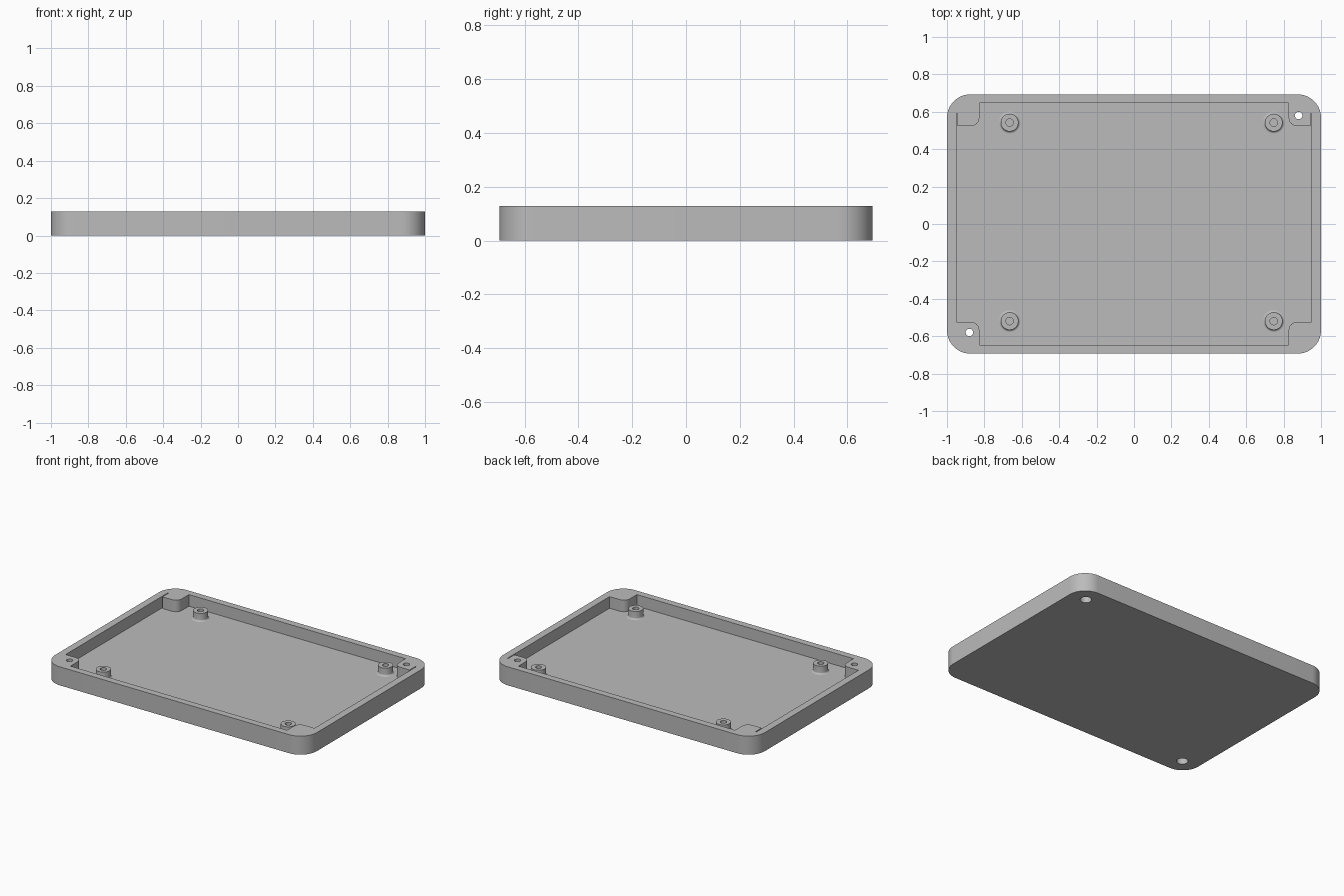
import bpy, bmesh, math

if "Cube" in bpy.data.objects:
    bpy.data.objects.remove(bpy.data.objects["Cube"], do_unlink=True)

W, D, H = 1.0, 0.693, 0.128     # half width, half depth, height
FLOOR = 0.048                   # top of the floor plate
SIGNS = [(1, 1), (-1, 1), (-1, -1), (1, -1)]

grey = bpy.data.materials.new("plain grey")
grey.use_nodes = True
colour = (0.5, 0.5, 0.5, 1)
grey.diffuse_color = colour
grey.node_tree.nodes["Principled BSDF"].inputs["Base Color"].default_value = colour


def finish(name, bm):
    bmesh.ops.recalc_face_normals(bm, faces=bm.faces)
    mesh = bpy.data.meshes.new(name)
    bm.to_mesh(mesh)
    bm.free()
    mesh.materials.append(grey)
    ob = bpy.data.objects.new(name, mesh)
    bpy.context.collection.objects.link(ob)
    return ob


def prism(name, outline, z0, z1):
    bm = bmesh.new()
    face = bm.faces.new([bm.verts.new((x, y, z0)) for x, y in outline])
    ext = bmesh.ops.extrude_face_region(bm, geom=[face])
    verts = [v for v in ext["geom"] if isinstance(v, bmesh.types.BMVert)]
    bmesh.ops.translate(bm, verts=verts, vec=(0, 0, z1 - z0))
    return finish(name, bm)


def arc(cx, cy, r, a0, a1, n):
    return [(cx + r * math.cos(math.radians(a0 + (a1 - a0) * i / n)),
             cy + r * math.sin(math.radians(a0 + (a1 - a0) * i / n))) for i in range(n + 1)]


def lathe(name, profile, x, y, n=40):
    bm = bmesh.new()
    verts = [bm.verts.new((r, 0, z)) for r, z in profile]
    edges = [bm.edges.new(p) for p in zip(verts, verts[1:])]
    bmesh.ops.spin(bm, geom=verts + edges, cent=(0, 0, 0), axis=(0, 0, 1),
                   angle=math.tau, steps=n, use_duplicate=False)
    bmesh.ops.remove_doubles(bm, verts=bm.verts, dist=1e-5)
    ob = finish(name, bm)
    ob.location = (x, y, 0)
    return ob


def cut(target, cutter):
    cutter.hide_render = True
    mod = target.modifiers.new("cut", "BOOLEAN")
    mod.operation, mod.solver, mod.object = "DIFFERENCE", "EXACT", cutter
    bpy.context.view_layer.objects.active = target
    bpy.ops.object.modifier_apply(modifier=mod.name)
    bpy.data.objects.remove(cutter, do_unlink=True)


def smooth(ob):
    bpy.ops.object.select_all(action="DESELECT")
    ob.select_set(True)
    bpy.context.view_layer.objects.active = ob
    bpy.ops.object.shade_smooth_by_angle(angle=math.radians(30))


# Outer shell with rounded corners
R = 0.125
outline = []
for k, (sx, sy) in enumerate(SIGNS):
    outline += arc(sx * (W - R), sy * (D - R), R, 90 * k, 90 * k + 90, 16)
tray = prism("tray", outline, 0, H)

# Pocket that leaves a solid block in each corner, its inner edge rounded
px, py, bx, by, r = 0.95, 0.646, 0.827, 0.523, 0.045
pocket = []
for k, (sx, sy) in enumerate(SIGNS):
    corner = [(sx * px, sy * by)]
    corner += [(sx * x, sy * y) for x, y in arc(bx + r, by + r, r, 270, 180, 8)]
    corner += [(sx * bx, sy * py)]
    pocket += corner if sx * sy > 0 else corner[::-1]
cut(tray, prism("pocket_cutter", pocket, FLOOR, H + 0.1))

# Narrow slits beside the two rear blocks
for s in (-1, 1):
    x0, x1 = s * (px - 0.006), s * px
    cut(tray, prism("slit_cutter", [(x0, 0.5), (x1, 0.5), (x1, 0.59), (x0, 0.59)],
                    FLOOR, H + 0.1))

# Screw holes through two opposite corners, widened underneath
for s in (-1, 1):
    cut(tray, lathe("screw_hole_cutter",
                    [(0, -0.05), (0.036, -0.05), (0.036, 0.05), (0.02, 0.05),
                     (0.02, H + 0.05), (0, H + 0.05)], s * 0.88, s * 0.58))
smooth(tray)

# Hollow standoffs with a filleted foot
TOP, RAD, FIL = 0.103, 0.047, 0.012
foot = [(x, z) for x, z in arc(RAD + FIL, FLOOR + FIL, FIL, 270, 180, 6)]
profile = foot + [(RAD, TOP), (0.02, TOP), (0.02, FLOOR + 0.002), (0, FLOOR + 0.002)]
for side, x in (("right", -0.665), ("left", 0.747)):
    for end, y in (("front", -0.519), ("back", 0.542)):
        smooth(lathe(f"standoff_{end}_{side}", profile, x, y))
